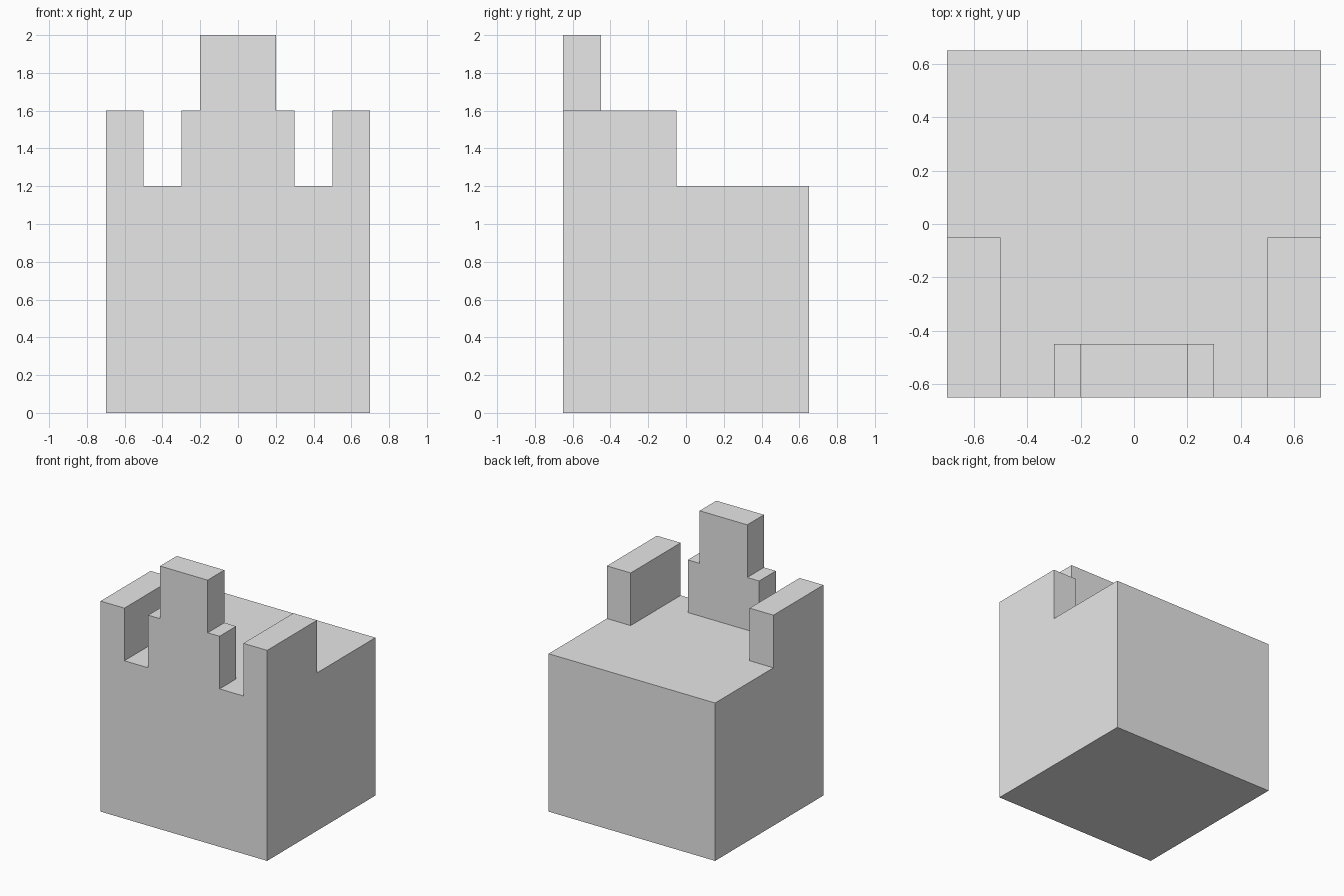
import bpy, bmesh, math
from mathutils import Vector

old = bpy.data.objects.get("Cube")
if old:
    bpy.data.objects.remove(old, do_unlink=True)

# Single plain grey material
grey = bpy.data.materials.new("plain_grey")
grey.use_nodes = True
colour = (0.8, 0.8, 0.8, 1)
grey.diffuse_color = colour
grey.node_tree.nodes["Principled BSDF"].inputs["Base Color"].default_value = colour

HALF_X, HALF_Y = 0.7, 0.65
BASE_TOP, WALL_TOP, TOWER_TOP = 1.2, 1.6, 2.0
SIDE_IN, SIDE_BACK = 0.5, -0.05     # side walls: inner face, rear end
STEP_X, TOWER_X, FRONT_BACK = 0.3, 0.2, -0.45   # stepped front wall

bm = bmesh.new()


def cut(axis, value):
    """Split every face along an axis-aligned plane."""
    normal = Vector((0, 0, 0))
    normal[axis] = 1
    bmesh.ops.bisect_plane(bm, geom=bm.verts[:] + bm.edges[:] + bm.faces[:],
                           plane_co=normal * value, plane_no=normal)


def raise_faces(level, height, rule):
    """Extrude upward the top faces at a level whose centre meets the rule."""
    faces = [f for f in bm.faces if f.normal.z > 0.9
             and abs(f.calc_center_median().z - level) < 0.001
             and rule(abs(f.calc_center_median().x), f.calc_center_median().y)]
    result = bmesh.ops.extrude_face_region(bm, geom=faces)
    verts = [v for v in result["geom"] if isinstance(v, bmesh.types.BMVert)]
    bmesh.ops.translate(bm, verts=verts, vec=(0, 0, height - level))
    bm.normal_update()


# Main block, divided along the wall outlines
bmesh.ops.create_cube(bm, size=1)
bmesh.ops.scale(bm, vec=(2 * HALF_X, 2 * HALF_Y, BASE_TOP), verts=bm.verts)
bmesh.ops.translate(bm, vec=(0, 0, BASE_TOP / 2), verts=bm.verts)
for x in (SIDE_IN, STEP_X, TOWER_X):
    cut(0, x)
    cut(0, -x)
for y in (SIDE_BACK, FRONT_BACK):
    cut(1, y)
bm.normal_update()

# Side walls and front wall, then the taller middle tower
raise_faces(BASE_TOP, WALL_TOP, lambda x, y: (x > SIDE_IN and y < SIDE_BACK)
            or (x < STEP_X and y < FRONT_BACK))
raise_faces(WALL_TOP, TOWER_TOP, lambda x, y: x < TOWER_X)

# Merge flat areas into clean faces
bmesh.ops.dissolve_limit(bm, angle_limit=math.radians(1),
                         verts=bm.verts[:], edges=bm.edges[:])
bmesh.ops.recalc_face_normals(bm, faces=bm.faces[:])

mesh = bpy.data.meshes.new("block_with_walls")
bm.to_mesh(mesh)
bm.free()
mesh.materials.append(grey)
block = bpy.data.objects.new("block_with_walls", mesh)
bpy.context.collection.objects.link(block)
